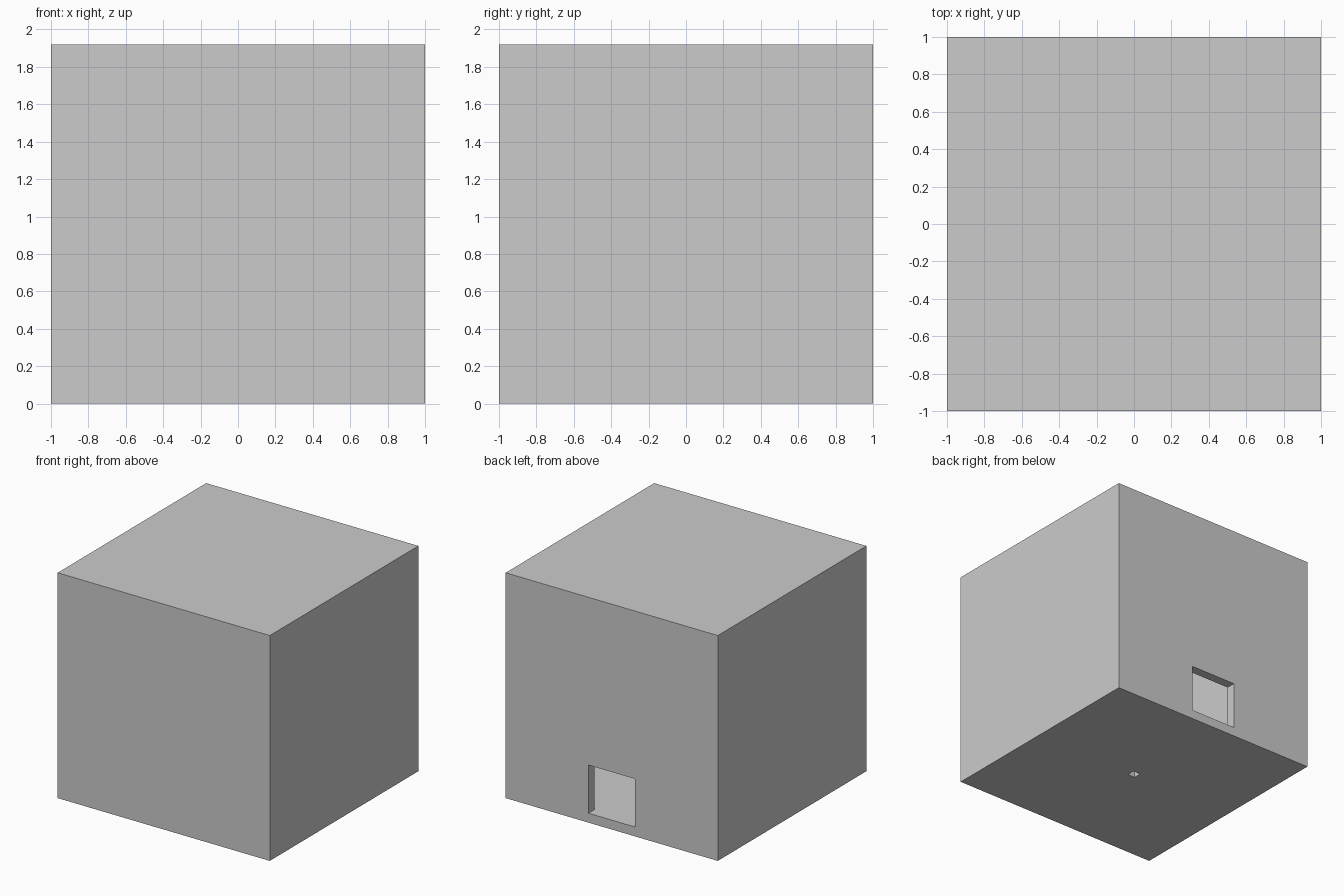
import bpy

if "Cube" in bpy.data.objects:
    bpy.data.objects.remove(bpy.data.objects["Cube"])

W, H, T = 2.0, 1.92, 0.08   # outer width, height, wall thickness


def box(name, lo, hi):
    """Axis-aligned box between two corners."""
    bpy.ops.mesh.primitive_cube_add(size=1, location=[(a + b) / 2 for a, b in zip(lo, hi)])
    ob = bpy.context.object
    ob.name = name
    ob.scale = [b - a for a, b in zip(lo, hi)]
    bpy.ops.object.transform_apply(location=True, rotation=False, scale=True)
    return ob


def cut(target, cutter):
    """Subtract a hidden helper from the target."""
    cutter.hide_render = True
    cutter.hide_set(True)
    cutter.display_type = 'WIRE'
    mod = target.modifiers.new(cutter.name, 'BOOLEAN')
    mod.operation = 'DIFFERENCE'
    mod.solver = 'EXACT'
    mod.object = cutter


h = W / 2
i = h - T

# hollow box: walls, floor and roof
shell = box("box_shell", (-h, -h, 0), (h, h, H))
cut(shell, box("interior_cutter", (-i, -i, T), (i, i, H - T)))

# square opening low in the back wall, flush with the inner floor
cut(shell, box("back_opening_cutter", (-0.22, i - 0.1, T), (0.22, h + 0.1, 0.49)))

# small square hole in the middle of the floor
cut(shell, box("floor_hole_cutter", (-0.035, -0.035, -0.1), (0.035, 0.035, T + 0.1)))
